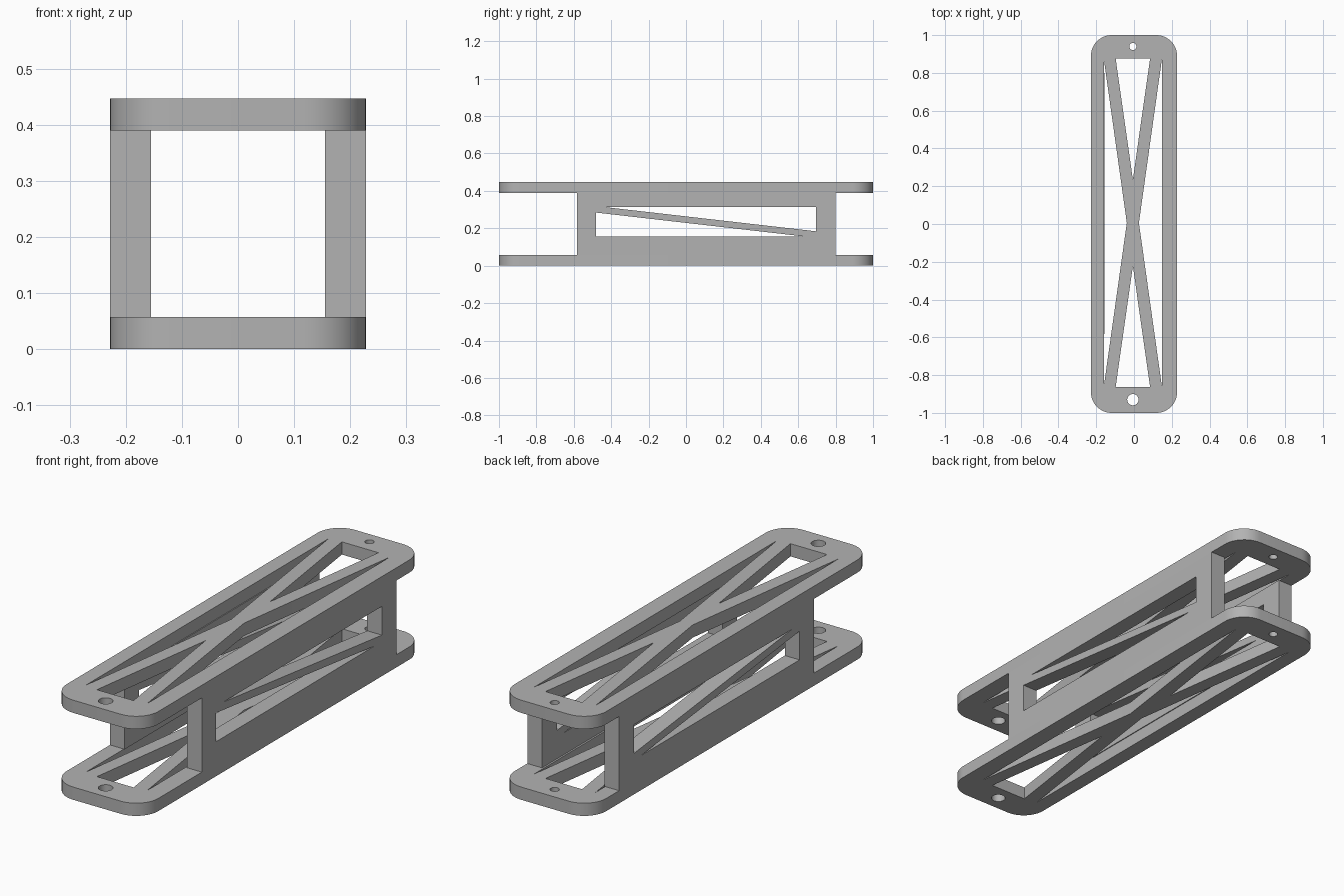
import bpy, bmesh, math
from mathutils import Matrix

cube = bpy.data.objects.get("Cube")
if cube:
    bpy.data.objects.remove(cube, do_unlink=True)

GREY = (0.45, 0.45, 0.45, 1)
mat = bpy.data.materials.new("plain grey")
mat.use_nodes = True
mat.diffuse_color = GREY
mat.node_tree.nodes["Principled BSDF"].inputs["Base Color"].default_value = GREY

HALF_W, HEIGHT, PLATE, WALL = 0.228, 0.447, 0.057, 0.073


def arc(cx, cy, r, start, end, steps):
    angles = [math.radians(start + (end - start) * i / steps) for i in range(steps + 1)]
    return [(cx + r * math.cos(a), cy + r * math.sin(a)) for a in angles]


def circle(cx, cy, r):
    return arc(cx, cy, r, 0, 360, 32)[:-1]


def extruded(name, loops, thickness, matrix):
    """Extrude an outline with holes, centred on its own plane."""
    curve = bpy.data.curves.new(name + " outline", "CURVE")
    curve.dimensions = "2D"
    curve.fill_mode = "BOTH"
    curve.extrude = thickness / 2
    for loop in loops:
        spline = curve.splines.new("POLY")
        spline.points.add(len(loop) - 1)
        for point, (x, y) in zip(spline.points, loop):
            point.co = (x, y, 0, 1)
        spline.use_cyclic_u = True
    helper = bpy.data.objects.new(name + " helper", curve)
    bpy.context.collection.objects.link(helper)
    bpy.context.view_layer.update()
    mesh = bpy.data.meshes.new_from_object(
        helper.evaluated_get(bpy.context.evaluated_depsgraph_get()))
    bpy.data.objects.remove(helper, do_unlink=True)

    # Weld the caps to the rim and place the part
    bm = bmesh.new()
    bm.from_mesh(mesh)
    bmesh.ops.remove_doubles(bm, verts=bm.verts, dist=0.0001)
    bmesh.ops.transform(bm, matrix=matrix, verts=bm.verts)
    bmesh.ops.recalc_face_normals(bm, faces=bm.faces)
    bm.to_mesh(mesh)
    bm.free()
    mesh.materials.clear()
    mesh.materials.append(mat)
    obj = bpy.data.objects.new(name, mesh)
    bpy.context.collection.objects.link(obj)
    bpy.ops.object.select_all(action="DESELECT")
    obj.select_set(True)
    bpy.context.view_layer.objects.active = obj
    bpy.ops.object.shade_smooth_by_angle(angle=math.radians(30))
    return obj


# Plate outline: long rounded rectangle, crossed braces and two screw holes
R = 0.11
rim = []
for sx, sy, start in ((1, 1, 0), (-1, 1, 90), (-1, -1, 180), (1, -1, 270)):
    rim += arc(sx * (HALF_W - R), sy * (1 - R), R, start, start + 90, 12)
CX = -0.006
plate_loops = [
    rim,
    [(CX - 0.091, 0.875), (CX + 0.091, 0.875), (CX, 0.235)],
    [(CX - 0.091, -0.862), (CX + 0.091, -0.862), (CX, -0.222)],
    circle(CX, 0.94, 0.019),
    circle(CX, -0.93, 0.03),
]
for s in (-1, 1):
    plate_loops.append([(CX + s * 0.153, 0.868), (CX + s * 0.153, -0.855),
                        (CX + s * 0.032, 0.006)])

for name, z in (("bottom_plate", PLATE / 2), ("top_plate", HEIGHT - PLATE / 2)):
    extruded(name, plate_loops, PLATE, Matrix.Translation((0, 0, z)))

# Side walls: window split by one diagonal brace, drawn in (y, z)
low, high = PLATE, HEIGHT - PLATE
wall_loops = [
    [(-0.582, low), (0.8, low), (0.8, high), (-0.582, high)],
    [(-0.48, 0.155), (0.645, 0.155), (-0.48, 0.284)],
    [(0.695, 0.313), (-0.43, 0.313), (0.695, 0.184)],
]
yz_to_world = Matrix(((0, 0, 1, 0), (1, 0, 0, 0), (0, 1, 0, 0), (0, 0, 0, 1)))
for name, side in (("left_wall", 1), ("right_wall", -1)):
    offset = Matrix.Translation((side * (HALF_W - WALL / 2), 0, 0))
    extruded(name, wall_loops, WALL, offset @ yz_to_world)
